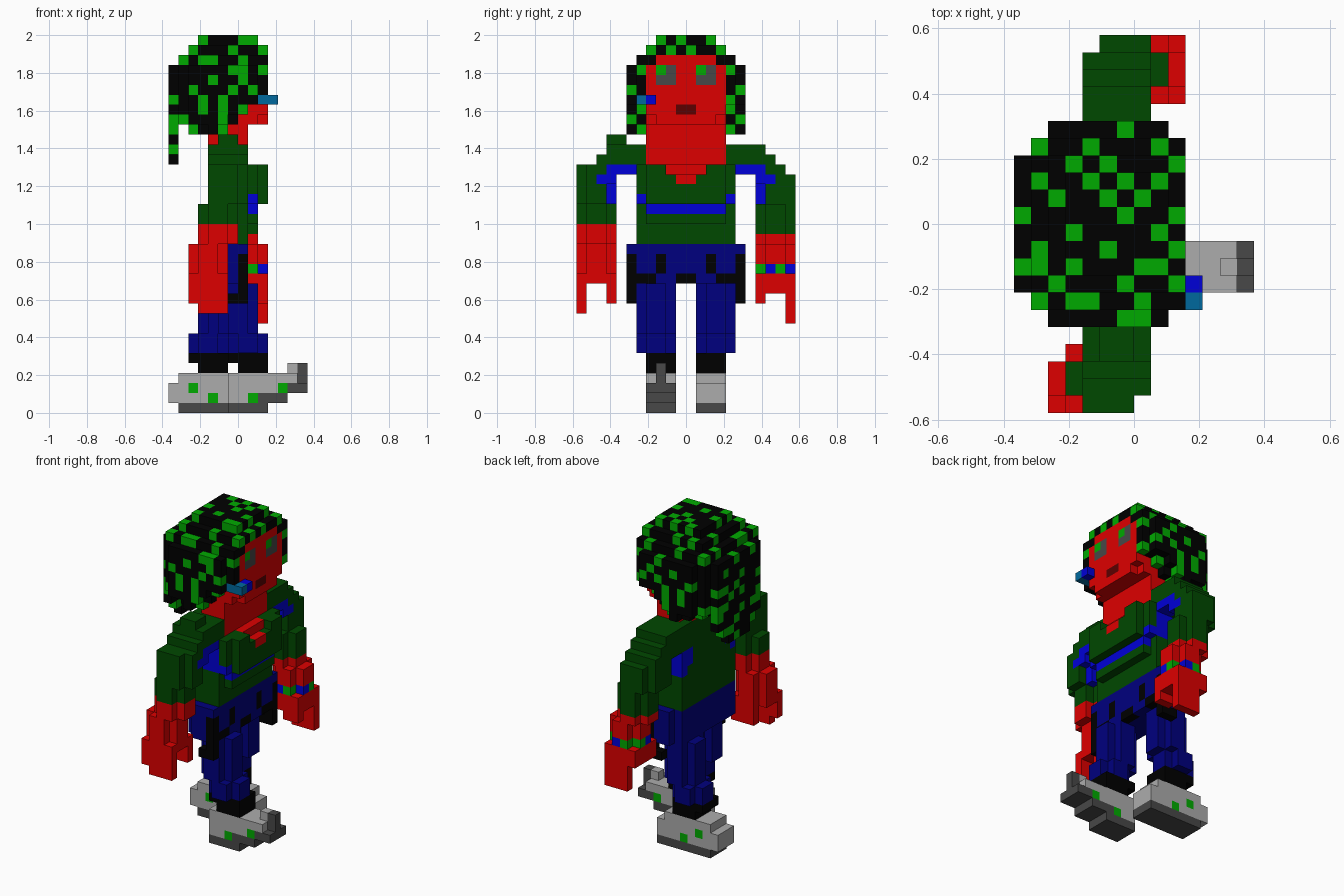
import bpy, bmesh

if "Cube" in bpy.data.objects:
    bpy.data.objects.remove(bpy.data.objects["Cube"])

U = 2 / 38            # edge of one cube

# Ten flat colours, given as sRGB bytes
COLOURS = {
    "red skin": (222, 0, 0), "dark green cloth": (0, 72, 0), "black": (0, 0, 0),
    "bright green": (0, 170, 0), "navy": (0, 0, 126), "blue": (0, 0, 215),
    "light grey": (172, 172, 172), "dark grey": (72, 72, 72),
    "teal": (0, 105, 157), "dark red": (92, 0, 0),
}
SKIN, CLOTH, BLACK, GREEN, NAVY, BLUE, GREY, DARK, TEAL, MOUTH = range(10)


def linear(v):
    v /= 255
    return v / 12.92 if v <= 0.04045 else ((v + 0.055) / 1.055) ** 2.4


materials = []
for name, rgb in COLOURS.items():
    m = bpy.data.materials.new(name)
    m.use_nodes = True
    col = (*[linear(v) for v in rgb], 1)
    m.diffuse_color = col
    bsdf = m.node_tree.nodes["Principled BSDF"]
    bsdf.inputs["Base Color"].default_value = col
    bsdf.inputs["Roughness"].default_value = 0.9
    materials.append(m)

cells = {}            # (x, y, z) -> (part, colour); later cubes replace earlier ones


def box(part, colour, x, y, z, rounded=False):
    """Fill a block of cubes; each range is (start, end). Rounded drops the upright corners."""
    for i in range(*x):
        for j in range(*y):
            if rounded and i in (x[0], x[1] - 1) and j in (y[0], y[1] - 1):
                continue
            for k in range(*z):
                cells[i, j, k] = (part, colour)


def side(s, a, b):
    """Range a..b on the left (s = 1), mirrored on the right (s = -1)."""
    return (a, b) if s > 0 else (-b, -a)


# Green spots on the crown (rows run left to right side, columns back to front)
CROWN = ["......#...", ".#..#...#.", "...#.#...#", ".#..#.#.#.", "..#..#.#..", "#.....#..#",
         "...#....#.", ".#...#...#", "##.#...##.", "..#...#..#", ".#.##..#..", "......##.."]
# Green spots on the sides (rows run down from the top, columns back to front)
FLANK = ["...#...#..", "......#.#.", "...##..#..", "#.#...#.##", "....#..#..", "..#...#.#.",
         "#..#.#...#", "...#.#.#..", "##...#.#..", "#.#..#....", "..........", "#.........",
         ".........."]

# Hair: stepped crown over rounded layers, (z, back, front, half width)
hair = set()
layers = [(37, -4, 2, 3), (36, -5, 3, 4), (35, -6, 3, 5)]
layers += [(k, -7, 3, 6) for k in (34, 33, 32, 31)]
layers += [(30, -7, 1, 6), (29, -7, 0, 6), (28, -5, -1, 6)]
for k, x0, x1, hy in layers:
    for i in range(x0, x1):
        for j in range(-hy, hy):
            edge = hy - 1 - max(j, -j - 1)
            if k > 34 or (i - x0 + edge >= 2 and x1 - 1 - i + edge >= 1):
                hair.add((i, j, k))
# Lock hanging down the back
for k, hy in ((28, 4), (27, 4), (26, 3), (25, 2)):
    hair.update((-7, j, k) for j in range(-hy, hy))
for i, j, k in hair:
    if (i, j, k + 1) not in hair:
        spot = CROWN[5 - j][i + 7] == "#"
    elif (i, j + 1, k) not in hair or (i, j - 1, k) not in hair:
        spot = FLANK[37 - k][i + 7] == "#"
    else:
        spot = (i + j + k) % 2 == 0 and (j * j + 3 * j * k + k) % 5 < 3
    cells[i, j, k] = ("hair", GREEN if spot else BLACK)

# Head, jaw and neck
box("head", SKIN, (-1, 3), (-4, 4), (30, 35))
box("head", SKIN, (-1, 3), (-3, 3), (35, 36))
box("head", SKIN, (-1, 2), (-4, 4), (29, 30))
box("head", SKIN, (2, 3), (-3, 3), (29, 30))
box("head", SKIN, (-1, 1), (-4, 4), (28, 29))
box("neck", SKIN, (-2, 1), (-4, 4), (27, 28))
box("neck", SKIN, (-3, -2), (-3, 3), (27, 28))
box("head", MOUTH, (2, 3), (-1, 1), (30, 31))
for y in (-3, 1):
    box("head", DARK, (2, 3), (y, y + 2), (33, 35))
    box("head", GREEN, (2, 3), (y, y + 1), (34, 35))
# Mouthpiece
box("mouthpiece", TEAL, (2, 4), (-5, -4), (31, 32))
box("mouthpiece", BLUE, (3, 4), (-4, -3), (31, 32))

# Shirt body, bust and blue trim
box("shirt", CLOTH, (-3, 1), (-5, 5), (17, 27))
box("shirt", CLOTH, (1, 2), (-4, 4), (19, 20))
box("shirt", CLOTH, (1, 2), (-5, 5), (21, 25))
box("shirt", CLOTH, (2, 3), (-4, 4), (21, 24))
for s in (1, -1):
    box("shirt", CLOTH, (2, 3), side(s, 2, 4), (24, 25))
    box("shirt", BLUE, (1, 2), side(s, 4, 5), (21, 22))
    box("shirt", BLUE, (-3, 1), side(s, 4, 5), (21, 24))
    box("shirt", BLUE, (-3, -2), side(s, 3, 4), (22, 24))
box("shirt", BLUE, (1, 2), (-4, 4), (20, 21))
# Open neckline
box("neckline", SKIN, (-2, 1), (-4, 4), (25, 27))
box("neckline", SKIN, (1, 2), (-2, 2), (24, 25))
box("neckline", SKIN, (2, 3), (-1, 1), (23, 24))

# Sleeves: the left one is set forward, the right one back
for s, part in ((1, "left_sleeve"), (-1, "right_sleeve")):
    box(part, CLOTH, (-3, 1), side(s, 5, 7), (24, 27))
    if s < 0:
        box(part, CLOTH, (-2, 0), side(s, 6, 8), (27, 28))
    box(part, CLOTH, (-3, 1), side(s, 7, 8), (24, 27))
    box(part, CLOTH, (-3, 0), side(s, 7, 8), (21, 24))
    box(part, CLOTH, (-3, 1), side(s, 8, 9), (21, 26))
    box(part, CLOTH, (-3, 1), side(s, 9, 10), (21, 25))
    box(part, CLOTH, (-2, 1) if s > 0 else (-3, 0), side(s, 10, 11), (21, 24 if s > 0 else 25))
    box(part, CLOTH, (-2, 2) if s > 0 else (-4, 0), side(s, 7, 11), (18 if s > 0 else 19, 21), True)
    # armpit trim
    box(part, BLUE, (-1, 1), side(s, 5, 8), (24, 25))
    box(part, BLUE, (0, 1), side(s, 7, 9), (23, 24))
    box(part, BLUE, (-1, 0), side(s, 7, 8), (21, 23))

# Forearms, hands and fingers
box("left_hand", SKIN, (-2, 2), (7, 11), (17, 18), True)
box("left_hand", SKIN, (-1, 3), (7, 11), (14, 17), True)
box("left_hand", SKIN, (-1, 3), (7, 11), (12, 14))
box("left_hand", SKIN, (1, 3), (7, 8), (11, 12))
box("left_hand", SKIN, (0, 3), (10, 11), (9, 12))
box("right_hand", SKIN, (-4, 0), (-11, -7), (17, 19), True)
box("right_hand", SKIN, (-5, -1), (-11, -7), (14, 17), True)
box("right_hand", SKIN, (-5, -1), (-11, -8), (13, 14))
box("right_hand", SKIN, (-4, -1), (-8, -7), (11, 14))
box("right_hand", SKIN, (-5, -1), (-11, -10), (11, 13))
box("right_hand", SKIN, (-4, -1), (-11, -10), (10, 11))
# Bracelet on the left wrist, alternating around the arm
for i in range(-1, 3):
    for j in range(7, 11):
        if (i, j, 14) in cells:
            step = j + (1 - i if j in (7, 10) else 0)
            cells[i, j, 14] = ("bracelet", GREEN if step % 2 else BLUE)

# Hips with dark pockets
box("hips", NAVY, (-3, 1), (-5, 5), (13, 17))
box("hips", BLACK, (0, 1), (-1, 1), (13, 14))
for s in (1, -1):
    box("hips", NAVY, (-2, 1), side(s, 5, 6), (13, 17))
    box("hips", BLACK, (0, 1), side(s, 2, 3), (14, 16))
    box("hips", BLACK, (0, 1), side(s, 3, 5), (13, 14))
    box("hips", BLACK, (0, 1), side(s, 5, 6), (12, 16))
    box("hips", BLACK, (-1, 1), side(s, 5, 6), (11, 12))

# Legs in mid-stride, with black cuffs
for s, part, d in ((1, "left_leg", -2), (-1, "right_leg", 2)):
    h = d // 2
    box(part, NAVY, (-3 + h, 1 + h), side(s, 1, 5), (8, 13), True)
    box(part, NAVY, (-3 + d, 1 + d), side(s, 1, 5), (6, 8), True)
    box(part, BLACK, (-3 + d, 1 + d), side(s, 1, 4), (5, 6))
    box(part, BLACK, (-2 + d, 1 + d), side(s, 1, 4), (4, 5))

# Left shoe, flat on the ground
box("left_shoe", DARK, (-6, 1), (1, 4), (0, 1))
box("left_shoe", GREY, (-7, 1), (1, 4), (1, 3))
box("left_shoe", GREY, (-6, 0), (1, 4), (3, 4))
# Right shoe, toe lifted
box("right_shoe", DARK, (-1, 3), (-4, -1), (0, 1))
box("right_shoe", GREY, (-1, 3), (-4, -1), (1, 4))
box("right_shoe", DARK, (2, 5), (-4, -1), (1, 2))
box("right_shoe", GREY, (3, 5), (-4, -1), (2, 4))
box("right_shoe", DARK, (5, 7), (-4, -1), (2, 3))
box("right_shoe", GREY, (5, 6), (-4, -1), (3, 4))
box("right_shoe", GREY, (5, 6), (-3, -2), (4, 5))
box("right_shoe", DARK, (6, 7), (-3, -2), (3, 5))
# Green studs on both sides of the shoes
for part, y, studs in (("left_shoe", 1, ((-5, 2), (-3, 1))), ("right_shoe", -4, ((4, 2), (1, 1)))):
    for x, z in studs:
        for j in (y, y + 2):
            cells[x, j, z] = (part, GREEN)

# Turn each part into a mesh of its outer cube faces
FACES = {
    (1, 0, 0): ((1, 0, 0), (1, 1, 0), (1, 1, 1), (1, 0, 1)),
    (-1, 0, 0): ((0, 0, 0), (0, 0, 1), (0, 1, 1), (0, 1, 0)),
    (0, 1, 0): ((0, 1, 0), (0, 1, 1), (1, 1, 1), (1, 1, 0)),
    (0, -1, 0): ((0, 0, 0), (1, 0, 0), (1, 0, 1), (0, 0, 1)),
    (0, 0, 1): ((0, 0, 1), (1, 0, 1), (1, 1, 1), (0, 1, 1)),
    (0, 0, -1): ((0, 0, 0), (0, 1, 0), (1, 1, 0), (1, 0, 0)),
}
for part in dict.fromkeys(p for p, c in cells.values()):
    bm = bmesh.new()
    verts = {}
    used = []
    for (i, j, k), (owner, colour) in cells.items():
        if owner != part:
            continue
        for (a, b, c), corners in FACES.items():
            if (i + a, j + b, k + c) in cells:
                continue
            quad = []
            for p, q, r in corners:
                key = (i + p, j + q, k + r)
                if key not in verts:
                    verts[key] = bm.verts.new([v * U for v in key])
                quad.append(verts[key])
            if colour not in used:
                used.append(colour)
            bm.faces.new(quad).material_index = used.index(colour)
    mesh = bpy.data.meshes.new(part)
    bm.to_mesh(mesh)
    bm.free()
    for colour in used:
        mesh.materials.append(materials[colour])
    bpy.context.collection.objects.link(bpy.data.objects.new(part, mesh))
